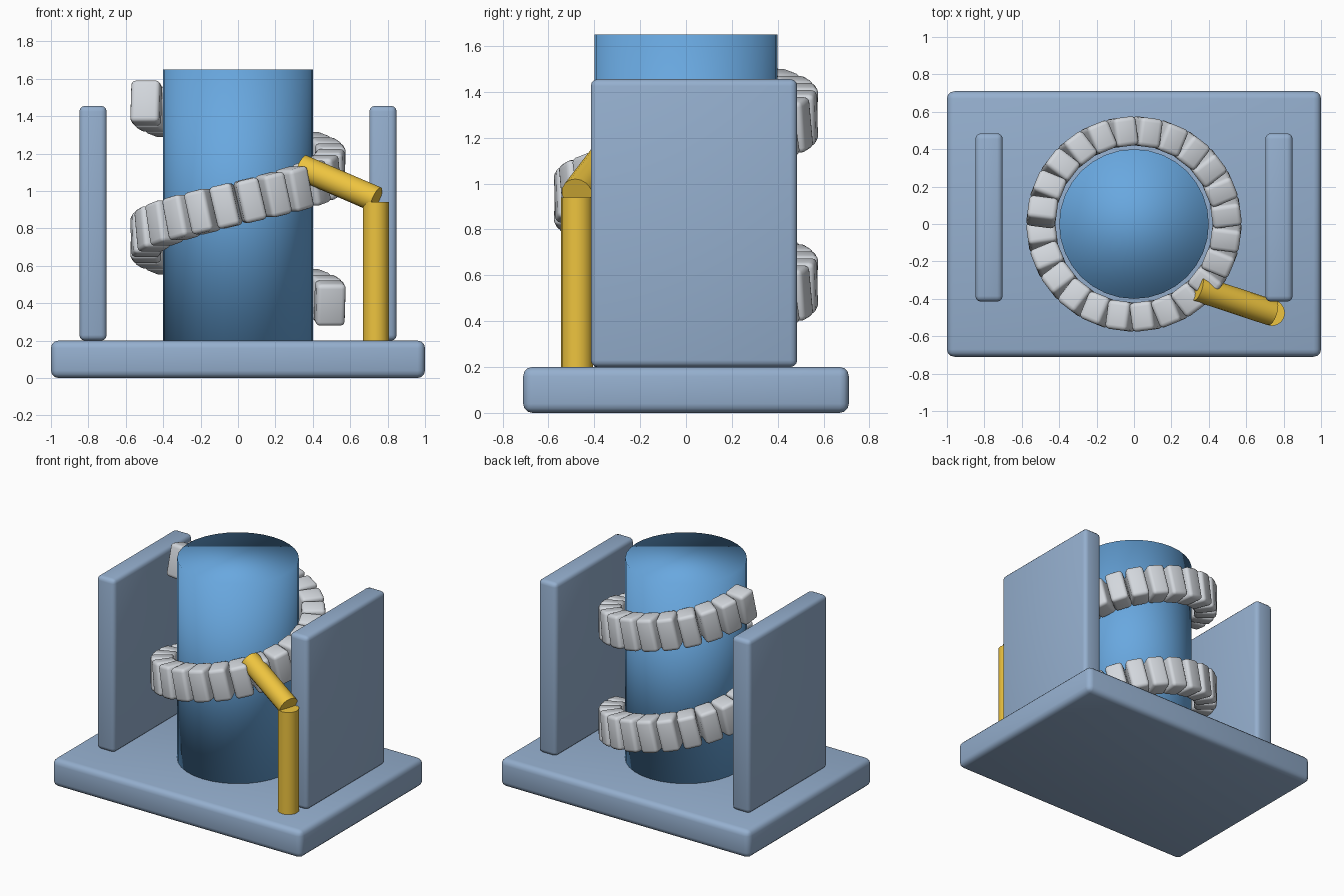
import bpy
from math import pi, sin, cos, radians
from mathutils import Vector, Matrix

if "Cube" in bpy.data.objects:
    bpy.data.objects.remove(bpy.data.objects["Cube"])


def material(name, rgb):
    m = bpy.data.materials.new(name)
    m.diffuse_color = (*rgb, 1)
    m.use_nodes = True
    m.node_tree.nodes["Principled BSDF"].inputs["Base Color"].default_value = m.diffuse_color
    return m


PALE_BLUE = material("pale_blue", (0.30, 0.43, 0.62))
BLUE = material("blue", (0.14, 0.39, 0.74))
YELLOW = material("yellow", (0.85, 0.55, 0.05))
SILVER = material("silver", (0.65, 0.68, 0.72))


def box(name, lo, hi, bevel, mat):
    lo, hi = Vector(lo), Vector(hi)
    bpy.ops.mesh.primitive_cube_add(size=1)
    ob = bpy.context.object
    ob.name = name
    ob.data.transform(Matrix.Diagonal((*(hi - lo), 1)))
    ob.location = (lo + hi) / 2
    mod = ob.modifiers.new("bevel", 'BEVEL')
    mod.width, mod.segments = bevel, 3
    ob.data.materials.append(mat)
    bpy.ops.object.shade_smooth()
    return ob


def rod(name, a, b, r, sides, mat):
    a, b = Vector(a), Vector(b)
    bpy.ops.mesh.primitive_cylinder_add(vertices=sides, radius=r, depth=(b - a).length,
                                        location=(a + b) / 2)
    ob = bpy.context.object
    ob.name = name
    ob.rotation_euler = (b - a).to_track_quat('Z', 'Y').to_euler()
    ob.data.materials.append(mat)
    return ob


# Base slab and the two side plates
box("base", (-1, -0.71, 0), (1, 0.71, 0.2), 0.04, PALE_BLUE)
for side, x in (("left", -0.775), ("right", 0.775)):
    box(side + "_plate", (x - 0.073, -0.415, 0.2), (x + 0.073, 0.485, 1.455), 0.03, PALE_BLUE)

# Central drum, smooth all over
rod("drum", (0, 0, 0.19), (0, 0, 1.65), 0.4, 32, BLUE)
bpy.ops.object.shade_smooth()

# Links wound around the drum: one and a half turns of a rising helix
COUNT, STEP, PITCH, RADIUS = 36, radians(15), 0.733, 0.495
link_mesh = None
for i in range(COUNT):
    a = (i + 0.5) * STEP
    z = 0.935 + (a - 1.5 * pi) * PITCH / (2 * pi)
    if link_mesh is None:
        ob = box("link_00", (-0.078, -0.062, -0.115), (0.078, 0.062, 0.115), 0.024, SILVER)
        link_mesh = ob.data
    else:
        ob = bpy.data.objects.new(f"link_{i:02d}", link_mesh)
        bpy.context.collection.objects.link(ob)
        mod = ob.modifiers.new("bevel", 'BEVEL')
        mod.width, mod.segments = 0.024, 3
    radial = Vector((cos(a), sin(a), 0))
    along = Vector((-sin(a), cos(a), PITCH / (2 * pi * RADIUS))).normalized()
    up = radial.cross(along)
    rot = Matrix((radial, along, up)).transposed().to_4x4()
    ob.matrix_world = Matrix.Translation((RADIUS * cos(a), RADIUS * sin(a), z)) @ rot

# Yellow post and slanting pawl arm
for name, p, q in (("post", (0.737, -0.475, 0.19), (0.737, -0.475, 0.94)),
                   ("arm", (0.738, -0.475, 0.955), (0.338, -0.343, 1.127))):
    rod(name, p, q, 0.07, 16, YELLOW)
    bpy.ops.object.shade_smooth_by_angle()
